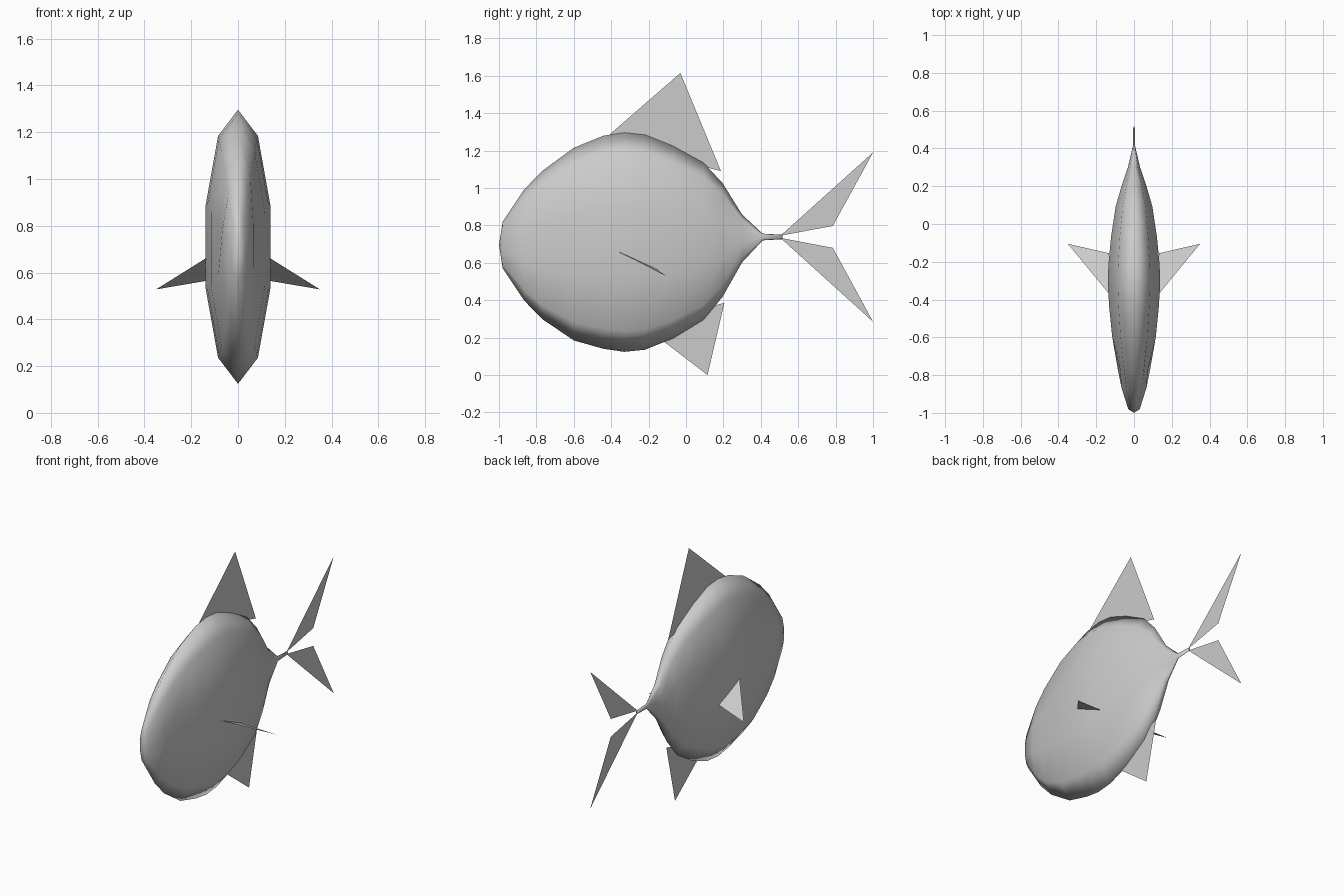
import bpy, bmesh, math

if "Cube" in bpy.data.objects:
    bpy.data.objects.remove(bpy.data.objects["Cube"])

# Body stations: y, centre z, half height, half width
STATIONS = [
    (-0.98, 0.695, 0.125, 0.032), (-0.865, 0.695, 0.297, 0.070),
    (-0.77, 0.695, 0.395, 0.090), (-0.60, 0.70, 0.515, 0.121),
    (-0.44, 0.71, 0.57, 0.138), (-0.33, 0.71, 0.586, 0.145),
    (-0.22, 0.71, 0.575, 0.143), (-0.07, 0.71, 0.515, 0.128),
    (0.094, 0.715, 0.42, 0.102), (0.195, 0.722, 0.305, 0.071),
    (0.30, 0.73, 0.128, 0.034), (0.41, 0.738, 0.018, 0.007),
    (0.515, 0.738, 0.012, 0.004)]
SIDES = 10


def finish(bm, name, recalc=True):
    if recalc:
        bmesh.ops.recalc_face_normals(bm, faces=bm.faces)
    me = bpy.data.meshes.new(name)
    bm.to_mesh(me)
    bm.free()
    ob = bpy.data.objects.new(name, me)
    bpy.context.collection.objects.link(ob)
    return ob


def fin(name, points):
    bm = bmesh.new()
    bm.faces.new([bm.verts.new(p) for p in points])
    return finish(bm, name, False)


# Body: ten-sided rings lofted along y
bm = bmesh.new()
rings = []
for y, cz, hz, hx in STATIONS:
    ring = []
    for i in range(SIDES):
        a = math.pi / 2 + 2 * math.pi * i / SIDES
        ring.append(bm.verts.new((hx * math.cos(a), y, cz + hz * math.sin(a))))
    rings.append(ring)
for r, s in zip(rings, rings[1:]):
    for i in range(SIDES):
        j = (i + 1) % SIDES
        bm.faces.new((r[i], r[j], s[j], s[i]))
nose = bm.verts.new((0, -1, 0.695))
for i in range(SIDES):
    bm.faces.new((nose, rings[0][(i + 1) % SIDES], rings[0][i]))
bm.faces.new(rings[-1])
# Shallow eye dents
for i in (2, 8):
    v = rings[2][i]
    v.co.x *= 0.86
for f in bm.faces:
    f.smooth = True
finish(bm, "body")

# Flat fins on the centre plane
fin("dorsal_fin", [(0, -0.41, 1.285), (0, -0.03, 1.615), (0, 0.187, 1.09), (0, 0.11, 1.11)])
fin("belly_fin", [(0, -0.12, 0.18), (0, 0.14, 0.37), (0, 0.205, 0.385), (0, 0.115, 0.0)])
fin("tail_upper", [(0, 0.505, 0.745), (0, 1.0, 1.19), (0, 0.785, 0.797)])
fin("tail_lower", [(0, 0.505, 0.733), (0, 0.785, 0.68), (0, 1.0, 0.285)])

# Side fins
for name, s in (("side_fin_right", 1), ("side_fin_left", -1)):
    fin(name, [(s * 0.136, -0.365, 0.662), (s * 0.35, -0.105, 0.528), (s * 0.132, -0.155, 0.565)])
